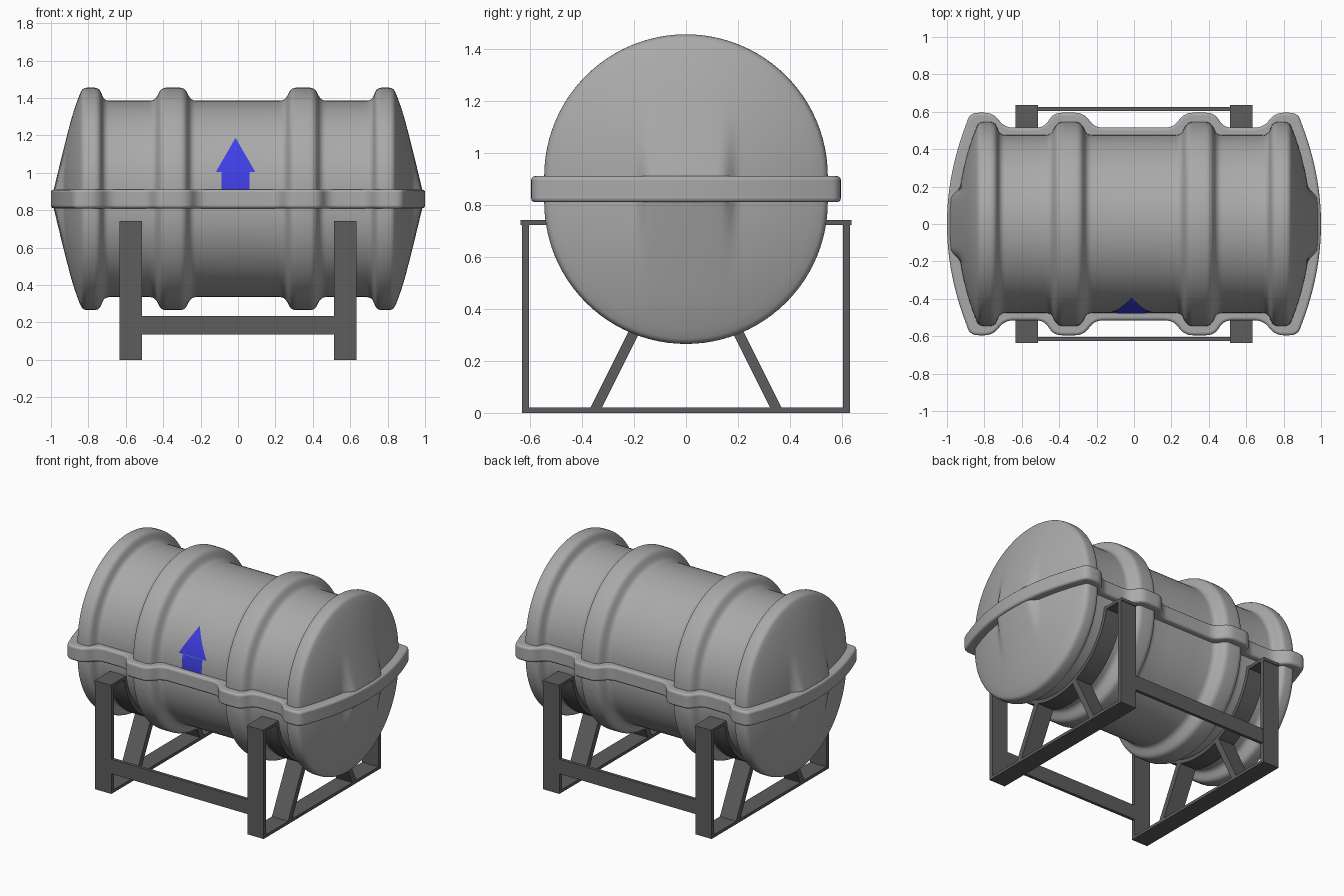
import bpy, bmesh, math
from mathutils import Vector

if "Cube" in bpy.data.objects:
    bpy.data.objects.remove(bpy.data.objects["Cube"])


def material(name, rgb):
    m = bpy.data.materials.new(name)
    m.use_nodes = True
    m.diffuse_color = (*rgb, 1)
    m.node_tree.nodes["Principled BSDF"].inputs["Base Color"].default_value = (*rgb, 1)
    return m


GREY = material("tank grey", (0.4, 0.4, 0.4))
DARK = material("frame dark grey", (0.11, 0.11, 0.11))
BLUE = material("arrow blue", (0.05, 0.05, 0.8))

UPPER, LOWER = 0.91, 0.81    # axes of the two half shells
VALLEY, RIB = 0.475, 0.545   # shell radii


def finish(name, bm, mat, smooth=True):
    bmesh.ops.remove_doubles(bm, verts=bm.verts, dist=0.0001)
    bmesh.ops.recalc_face_normals(bm, faces=bm.faces)
    mesh = bpy.data.meshes.new(name)
    bm.to_mesh(mesh)
    bm.free()
    mesh.materials.append(mat)
    ob = bpy.data.objects.new(name, mesh)
    bpy.context.collection.objects.link(ob)
    if smooth:
        bpy.ops.object.select_all(action='DESELECT')
        ob.select_set(True)
        bpy.context.view_layer.objects.active = ob
        bpy.ops.object.shade_smooth_by_angle(angle=math.radians(35))
    return ob


def rounded(points, radius, steps=5):
    """Round every inner corner of an open path."""
    pts = [Vector(p) for p in points]
    out = [pts[0]]
    for a, b, c in zip(pts, pts[1:], pts[2:]):
        if (b - a).angle(c - b) < 0.2:
            out.append(b)
            continue
        p = b + (a - b) * min(radius / (a - b).length, 0.45)
        q = b + (c - b) * min(radius / (c - b).length, 0.45)
        for i in range(steps + 1):
            t = i / steps
            out.append(p * (1 - t) ** 2 + b * 2 * t * (1 - t) + q * t * t)
    return out + [pts[-1]]


def mirrored(path):
    return path + [Vector((-p.x, p.y)) for p in reversed(path)]


def smoothstep(a, b, v):
    t = min(max((v - a) / (b - a), 0), 1)
    return t * t * (3 - 2 * t)


# Tank: two ribbed half shells with domed ends, split by a straight band
dome = [(0.945 - 0.38 * r * r, r) for r in (0.02 * i for i in range(26))]
ribs = [(0.83, RIB), (0.742, RIB), (0.715, VALLEY), (0.445, VALLEY),
        (0.41, RIB), (0.285, RIB), (0.25, VALLEY), (0.1, VALLEY)]
profile = mirrored(rounded(dome + ribs, 0.028))
SEG = 48
angles = [math.pi * i / SEG for i in range(SEG + 1)]
ring = [(a, UPPER) for a in angles] + [(a + math.pi, LOWER) for a in angles]
bm = bmesh.new()
rows = []
for p in profile:
    row = []
    for a, axis in ring:
        y, h = p.y * math.cos(a), p.y * math.sin(a)
        x = p.x
        if abs(x) > 0.84:   # raised boss fading away from the seam
            rise = 0.04 * (1 - smoothstep(0.14, 0.2, abs(y))) * max(0, 1 - abs(h) / 0.34) ** 2
            x += math.copysign(rise, x)
        row.append(bm.verts.new((x, y, axis + h)))
    rows.append(row)
for r0, r1 in zip(rows, rows[1:]):
    for i in range(len(ring)):
        j = (i + 1) % len(ring)
        bm.faces.new((r0[i], r0[j], r1[j], r1[i]))
bmesh.ops.dissolve_degenerate(bm, edges=bm.edges, dist=0.0001)
finish("tank", bm, GREY)

# Seam flange: follows the plan outline of the tank
end = [(1 - 0.36 * y * y, y) for y in (0.04 * i for i in range(14))]
side = [(0.875, 0.595), (0.755, 0.595), (0.69, 0.515), (0.48, 0.515),
        (0.43, 0.595), (0.27, 0.595), (0.21, 0.515), (0.1, 0.515)]
half = mirrored(rounded(end + side, 0.045))
outline = half + [Vector((p.x, -p.y)) for p in reversed(half[1:-1])]
bm = bmesh.new()
face = bm.faces.new([bm.verts.new((p.x, p.y, LOWER)) for p in outline])
top = bmesh.ops.extrude_face_region(bm, geom=[face])["geom"]
bmesh.ops.translate(bm, vec=(0, 0, UPPER - LOWER),
                    verts=[v for v in top if isinstance(v, bmesh.types.BMVert)])
flange = finish("seam_flange", bm, GREY)
bevel = flange.modifiers.new("soft_edge", 'BEVEL')
bevel.width = 0.014
bevel.segments = 3
bevel.limit_method = 'ANGLE'
bevel.angle_limit = math.radians(60)

# Arrow: thin plate wrapped on the front of the upper shell
bm = bmesh.new()


def wrapped_strip(z0, z1, w0, w1, steps=8):
    prev = None
    for i in range(steps + 1):
        t = i / steps
        z, w = z0 + (z1 - z0) * t, w0 + (w1 - w0) * t
        y = -math.sqrt((VALLEY + 0.004) ** 2 - (z - UPPER) ** 2)
        row = [bm.verts.new((-0.013 + s * w, y, z)) for s in (-1, 1)]
        if prev:
            bm.faces.new((prev[0], prev[1], row[1], row[0]))
        prev = row


wrapped_strip(UPPER, 1.003, 0.075, 0.075)
wrapped_strip(1.005, 1.185, 0.105, 0.001)
arrow = finish("arrow", bm, BLUE)
if arrow.data.polygons[0].normal.y > 0:
    arrow.data.flip_normals()


def box(name, x, y, z):
    bm = bmesh.new()
    bmesh.ops.create_cube(bm, size=1)
    for v in bm.verts:
        v.co = [(lo + hi) / 2 + c * (hi - lo) for c, (lo, hi) in zip(v.co, (x, y, z))]
    return finish(name, bm, DARK, False)


def band(name, x, sections):
    """Flat bar across x; each section is an inner and outer (y, z) pair."""
    bm = bmesh.new()
    loops = [[bm.verts.new((px, *p)) for px, p in
              ((x[0], a), (x[1], a), (x[1], b), (x[0], b))] for a, b in sections]
    for l0, l1 in zip(loops, loops[1:]):
        for i in range(4):
            j = (i + 1) % 4
            bm.faces.new((l0[i], l0[j], l1[j], l1[i]))
    bm.faces.new(loops[0])
    bm.faces.new(loops[-1])
    return finish(name, bm, DARK)


def span(a, b, s):
    return tuple(sorted((a * s, b * s)))


# Cradle: two end frames with saddles and struts, joined by rails
for sx, end_name in ((1, "left"), (-1, "right")):
    x = span(0.512, 0.634, sx)
    box(end_name + "_base_strip", x, (-0.63, 0.63), (0, 0.02))
    arc = [math.radians(d) for d in range(-80, 81, 5)]
    band(end_name + "_saddle", x,
         [[(r * math.sin(a), LOWER - r * math.cos(a)) for r in (VALLEY - 0.005, 0.5)]
          for a in arc])
    for sy, side_name in ((-1, "front"), (1, "back")):
        name = f"{side_name}_{end_name}_"
        box(name + "post", x, span(0.603, 0.63, sy), (0, 0.73))
        box(name + "post_lip", x, span(0.46, 0.636, sy), (0.722, 0.742))
        band(name + "strut", x,
             [[(sy * (0.35 + o), 0.01) for o in (-0.022, 0.022)],
              [(sy * (0.175 + o), 0.36) for o in (-0.022, 0.022)]])
for sy, side_name in ((-1, "front"), (1, "back")):
    box(side_name + "_rail", (-0.52, 0.52), span(0.605, 0.626, sy), (0.135, 0.235))
